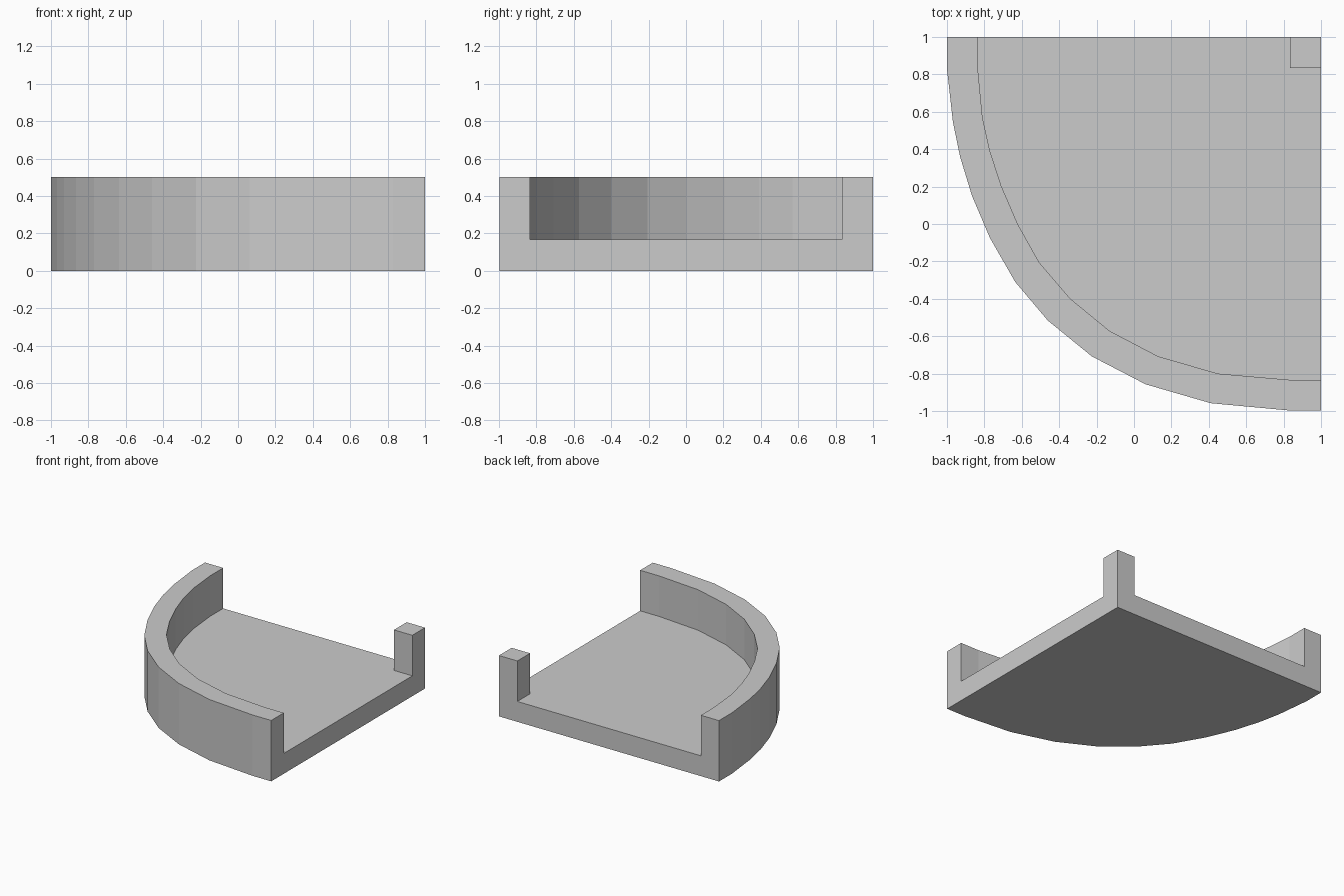
import bpy, bmesh, math

if "Cube" in bpy.data.objects:
    bpy.data.objects.remove(bpy.data.objects["Cube"])

# Plan outlines of the curved wall, from back left round to front right
OUTER = [(-1, 1), (-1, .83), (-.968, .545), (-.93, .36), (-.866, .15), (-.77, -.075),
         (-.635, -.31), (-.46, -.517), (-.225, -.708), (.062, -.857), (.41, -.958),
         (.83, -.997), (1, -.997)]
INNER = [(-.835, 1), (-.835, .83), (-.81, .57), (-.77, .39), (-.71, .205), (-.622, 0),
         (-.507, -.205), (-.34, -.40), (-.13, -.572), (.13, -.708), (.45, -.80),
         (.83, -.833), (1, -.833)]
POST = [(1, .835), (.833, .835), (.833, 1), (1, 1)]
FLOOR_Z, TOP_Z = .167, .5

bm = bmesh.new()


def verts(points):
    return [bm.verts.new((x, y, 0)) for x, y in points]


def raise_faces(faces, height, keep):
    """Extrude faces upward and return the new top faces."""
    out = bmesh.ops.extrude_face_region(bm, geom=faces, use_keep_orig=keep)["geom"]
    bmesh.ops.translate(bm, vec=(0, 0, height),
                        verts=[g for g in out if isinstance(g, bmesh.types.BMVert)])
    return [g for g in out if isinstance(g, bmesh.types.BMFace)]


# Flat plan: wall strip, corner post, floor between them
outer, inner, post = verts(OUTER), verts(INNER), verts(POST)
for i in range(len(outer) - 1):
    bm.faces.new((outer[i], outer[i + 1], inner[i + 1], inner[i]))
bm.faces.new(post[::-1])
bm.faces.new(inner + post[:3])
bmesh.ops.recalc_face_normals(bm, faces=bm.faces[:])

# Base plate, then wall and post rising from it
tops = raise_faces(bm.faces[:], FLOOR_Z, True)
raised = [f for f in tops if len(f.verts) == 4]
raise_faces(raised, TOP_Z - FLOOR_Z, False)

# Merge flat areas and clean up
bmesh.ops.recalc_face_normals(bm, faces=bm.faces[:])
bmesh.ops.dissolve_limit(bm, angle_limit=math.radians(1), verts=bm.verts[:], edges=bm.edges[:])
bmesh.ops.recalc_face_normals(bm, faces=bm.faces[:])

mesh = bpy.data.meshes.new("curved_corner_tray")
bm.to_mesh(mesh)
bm.free()
bpy.context.collection.objects.link(bpy.data.objects.new("curved_corner_tray", mesh))
